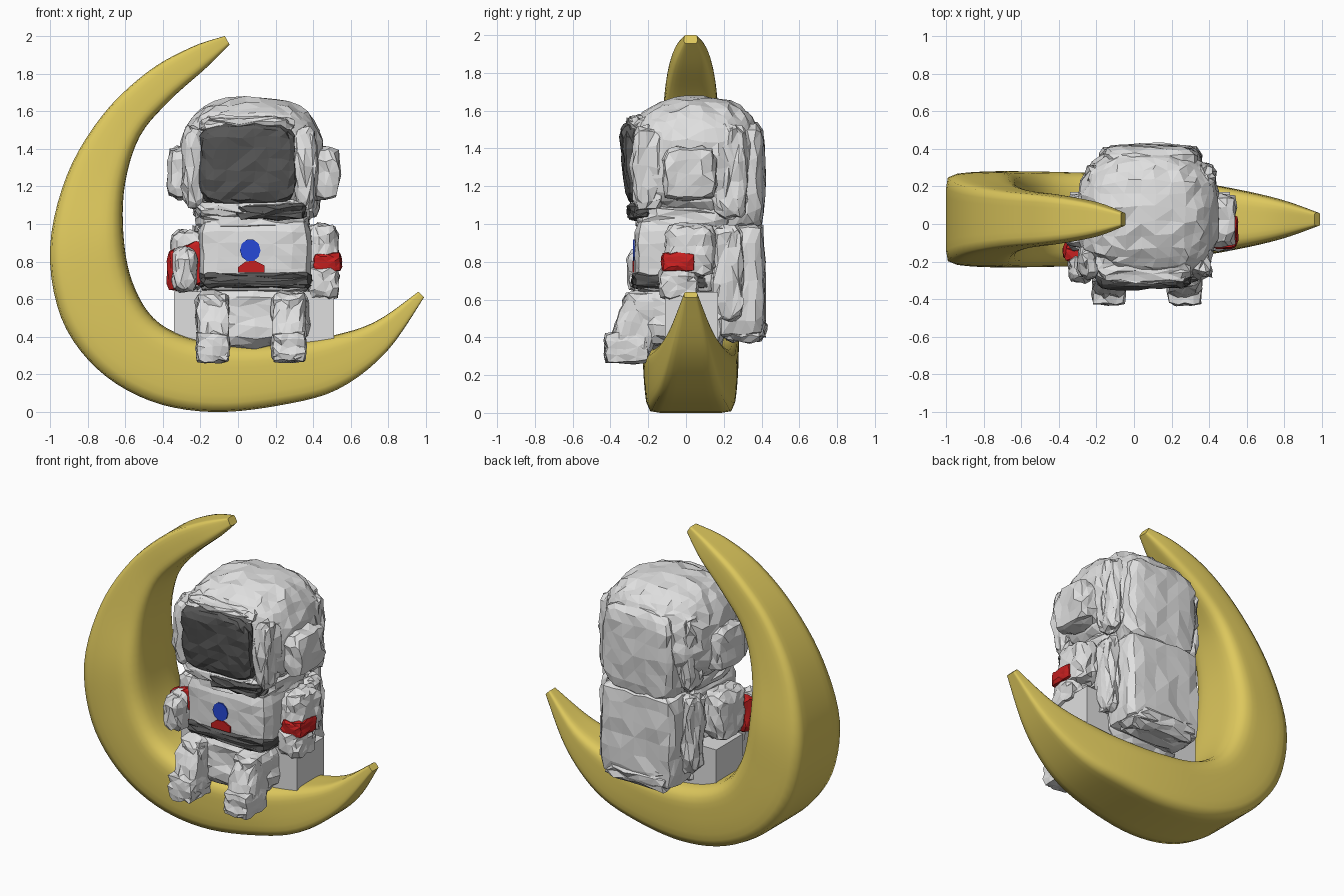
import bpy, bmesh, math, random
from mathutils import Vector

if "Cube" in bpy.data.objects:
    bpy.data.objects.remove(bpy.data.objects["Cube"])

random.seed(4)


def material(name, rgb):
    m = bpy.data.materials.new(name)
    m.diffuse_color = (*rgb, 1)
    m.use_nodes = True
    m.node_tree.nodes["Principled BSDF"].inputs["Base Color"].default_value = m.diffuse_color
    return m


GOLD = material("gold", (0.73, 0.58, 0.11))
SUIT = material("suit white", (0.74, 0.74, 0.74))
DARK = material("dark grey", (0.095, 0.095, 0.095))
RED = material("red", (0.56, 0.014, 0.014))
BLUE = material("blue", (0.02, 0.065, 0.68))


def finish(name, bm, mat):
    bmesh.ops.recalc_face_normals(bm, faces=bm.faces)
    me = bpy.data.meshes.new(name)
    bm.to_mesh(me)
    bm.free()
    me.materials.append(mat)
    ob = bpy.data.objects.new(name, me)
    bpy.context.collection.objects.link(ob)
    return ob


def lump(name, mat, centre, half, n=6, cuts=4, jitter=0.012, shear=0.0, lean=0.0):
    """Rounded, crumpled block with flat facets; n sets how boxy it is."""
    bm = bmesh.new()
    bmesh.ops.create_cube(bm, size=2)
    if cuts:
        bmesh.ops.subdivide_edges(bm, edges=bm.edges[:], cuts=cuts, use_grid_fill=True)
    for v in bm.verts:
        p = v.co
        if n:
            p = p / sum(abs(c) ** n for c in p) ** (1 / n)
        q = Vector((p.x * half[0], p.y * half[1], p.z * half[2]))
        q.y += shear * q.z
        q.z += lean * q.x
        q += Vector([random.uniform(-jitter, jitter) for _ in range(3)])
        v.co = q + Vector(centre)
    bmesh.ops.triangulate(bm, faces=bm.faces[:])
    return finish(name, bm, mat)


def plate(name, mat, pts, y, thick=0.009):
    """Thin painted plate facing the front."""
    bm = bmesh.new()
    f = bm.faces.new([bm.verts.new((x, y, z)) for x, z in pts])
    ext = bmesh.ops.extrude_face_region(bm, geom=[f])
    for v in ext["geom"]:
        if isinstance(v, bmesh.types.BMVert):
            v.co.y += thick
    return finish(name, bm, mat)


# Crescent moon: outer x, z, inner x, z and half depth at each station
STATIONS = [
    (-0.07, 2.00, -0.045, 1.955, 0.035),
    (-0.25, 1.94, -0.17, 1.83, 0.09),
    (-0.48, 1.81, -0.36, 1.66, 0.13),
    (-0.72, 1.58, -0.52, 1.47, 0.155),
    (-0.91, 1.26, -0.60, 1.22, 0.195),
    (-1.00, 0.87, -0.61, 0.95, 0.245),
    (-0.94, 0.50, -0.565, 0.70, 0.255),
    (-0.75, 0.23, -0.45, 0.50, 0.255),
    (-0.47, 0.06, -0.26, 0.395, 0.25),
    (-0.14, 0.00, -0.02, 0.36, 0.24),
    (0.22, 0.035, 0.20, 0.36, 0.215),
    (0.53, 0.12, 0.45, 0.395, 0.17),
    (0.79, 0.32, 0.72, 0.475, 0.11),
    (0.99, 0.61, 0.96, 0.64, 0.035)]


def catmull(a, b, c, d, t):
    return [0.5 * (2 * q + (r - p) * t + (2 * p - 5 * q + 4 * r - s) * t * t
                   + (3 * q - p - 3 * r + s) * t ** 3) for p, q, r, s in zip(a, b, c, d)]


def crescent():
    s = STATIONS
    last = len(s) - 1
    path = []
    for i in range(last):
        four = [s[max(0, min(last, i + k))] for k in (-1, 0, 1, 2)]
        path += [catmull(*four, j / 5) for j in range(5)]
    path.append(s[-1])
    bm = bmesh.new()
    rings = []
    for ox, oz, ix, iz, d in path:
        ring = []
        for k in range(40):
            a = 2 * math.pi * k / 40
            u, v = math.cos(a), math.sin(a)
            n = 14 if u > 0 else 5           # flat outer rim, rounder inside
            r = (abs(u) ** n + abs(v) ** n) ** (-1 / n)
            u, v = u * r, v * r
            v *= 1 - 0.07 * max(u, 0) ** 2   # sides draw in slightly to the rim
            ring.append(bm.verts.new(((ox + ix) / 2 + (ox - ix) / 2 * u, 0.025 + d * v,
                                      (oz + iz) / 2 + (oz - iz) / 2 * u)))
        rings.append(ring)
    for a, b in zip(rings, rings[1:]):
        for k in range(40):
            bm.faces.new((a[k], a[k - 1], b[k - 1], b[k]))
    bm.faces.new(rings[0])
    bm.faces.new(rings[-1])
    ob = finish("crescent_moon", bm, GOLD)
    bpy.context.view_layer.objects.active = ob
    ob.select_set(True)
    bpy.ops.object.shade_smooth_by_angle(angle=math.radians(60))


crescent()

# Seat block
lump("seat_block", SUIT, (0.085, 0.03, 0.50), (0.425, 0.14, 0.14), n=0, cuts=0, jitter=0)

# Helmet with collar, ear pads and visor
lump("helmet", SUIT, (0.075, 0.05, 1.335), (0.38, 0.36, 0.335), n=2.6, cuts=8, jitter=0.012)
lump("collar", SUIT, (0.08, 0.0, 1.04), (0.30, 0.26, 0.07), n=5, cuts=4)
for side, x in (("left", -0.285), ("right", 0.455)):
    lump("ear_pad_" + side, SUIT, (x, 0.02, 1.27), (0.085, 0.14, 0.14), n=5, cuts=3)
    lump("helmet_side_rim_" + side, SUIT, (0.06 + (x - 0.085) * 0.8, -0.2, 1.3),
         (0.06, 0.09, 0.22), n=3.5, cuts=3, jitter=0.014)
lump("visor_brow", SUIT, (0.05, -0.225, 1.525), (0.25, 0.085, 0.05), n=4, cuts=4)
lump("visor_jaw", SUIT, (0.06, -0.21, 1.08), (0.28, 0.08, 0.045), n=5, cuts=4)
lump("visor_chin", DARK, (0.17, -0.23, 1.065), (0.19, 0.075, 0.042), n=6, cuts=4)
lump("visor", DARK, (0.05, -0.25, 1.315), (0.255, 0.085, 0.215), n=5, cuts=6, jitter=0.008, shear=-0.1)

# Torso, belt and hips
lump("torso", SUIT, (0.09, -0.03, 0.83), (0.30, 0.24, 0.2), n=8, cuts=5, jitter=0.005)
lump("belt", DARK, (0.095, -0.06, 0.70), (0.295, 0.225, 0.046), n=8, cuts=5, jitter=0.008)
lump("hips", SUIT, (0.085, -0.02, 0.51), (0.29, 0.23, 0.17), n=5, cuts=5, jitter=0.014)

# Chest emblem plates
disc = [(0.065 + 0.055 * math.cos(math.tau * k / 10), 0.86 + 0.06 * math.sin(math.tau * k / 10))
        for k in range(10)]
plate("chest_dot", BLUE, disc, -0.28)
plate("chest_patch", RED, [(0.0, 0.742), (0.14, 0.742), (0.14, 0.78), (0.09, 0.805), (0.04, 0.8), (0.0, 0.77)],
      -0.283)

# Legs, hanging forward over the moon
for side, x in (("left", -0.135), ("right", 0.27)):
    lump("thigh_" + side, SUIT, (x, -0.18, 0.55), (0.09, 0.15, 0.09), n=5, cuts=3)
    lump("leg_" + side, SUIT, (x, -0.265, 0.445), (0.085, 0.115, 0.17), n=7, cuts=4, shear=0.36)
    lump("boot_" + side, SUIT, (x, -0.315, 0.345), (0.088, 0.115, 0.08), n=8, cuts=3, jitter=0.009)

# Arms with red bands
lump("arm_left", SUIT, (-0.265, -0.01, 0.81), (0.09, 0.14, 0.155), n=5, cuts=4)
lump("arm_band_left", RED, (-0.27, -0.15, 0.775), (0.105, 0.05, 0.115), n=6, cuts=3, jitter=0.008, lean=0.25)
lump("hand_left", SUIT, (-0.285, -0.225, 0.755), (0.062, 0.085, 0.12), n=4, cuts=3)
lump("arm_right", SUIT, (0.45, 0.02, 0.86), (0.08, 0.13, 0.14), n=5, cuts=4)
lump("arm_band_right", RED, (0.475, -0.04, 0.80), (0.075, 0.09, 0.048), n=8, cuts=3, jitter=0.007)
lump("hand_right", SUIT, (0.455, -0.04, 0.69), (0.08, 0.1, 0.085), n=5, cuts=3)

# Backpack: lower pack, upper pack and side straps
lump("backpack_lower", SUIT, (0.09, 0.28, 0.70), (0.27, 0.135, 0.31), n=8, cuts=5, jitter=0.01)
lump("backpack_base", SUIT, (0.09, 0.31, 0.45), (0.24, 0.11, 0.07), n=5, cuts=4, jitter=0.016)
lump("backpack_upper", SUIT, (0.09, 0.29, 1.25), (0.26, 0.125, 0.29), n=5, cuts=5, jitter=0.01)
for side, x in (("left", -0.2), ("right", 0.38)):
    lump("helmet_back_rim_" + side, SUIT, (x, 0.23, 1.28), (0.05, 0.09, 0.25), n=4, cuts=4, jitter=0.014)
    lump("backpack_side_" + side, SUIT, (x, 0.22, 0.74), (0.05, 0.08, 0.25), n=5, cuts=4, jitter=0.014)
